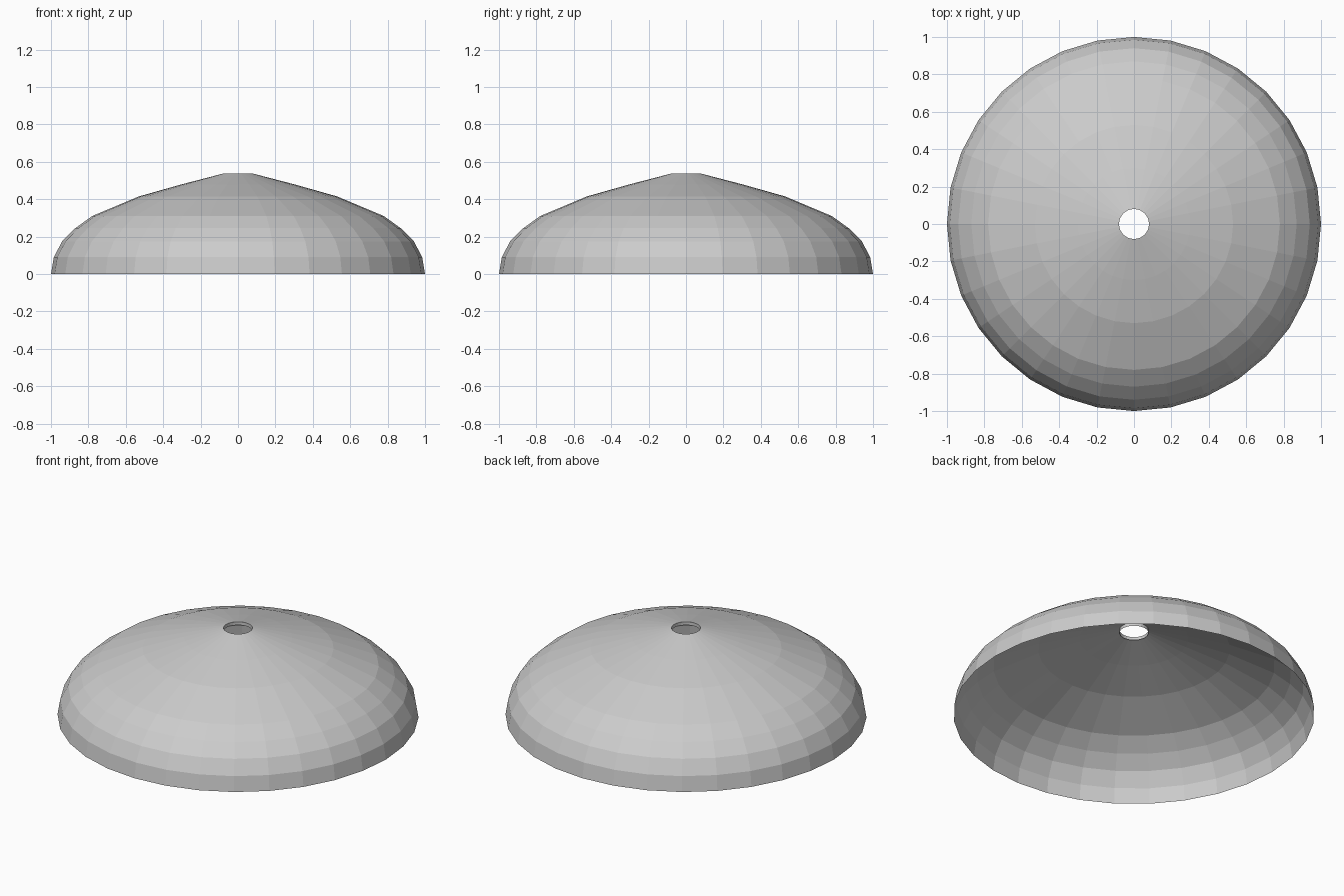
import bpy, bmesh, math

if "Cube" in bpy.data.objects:
    bpy.data.objects.remove(bpy.data.objects["Cube"])

SIDES = 32
# dome profile (radius, height) from the rim up, ending in the short lip of the hole
PROFILE = [(1.0, 0.0), (0.985, 0.09), (0.94, 0.175), (0.87, 0.245), (0.78, 0.31),
           (0.53, 0.415), (0.30, 0.48), (0.08, 0.537), (0.08, 0.517)]


def lathe(name, profile, sides):
    bm = bmesh.new()
    rings = []
    for r, z in profile:
        rings.append([bm.verts.new((r * math.cos(2 * math.pi * i / sides),
                                    r * math.sin(2 * math.pi * i / sides), z))
                      for i in range(sides)])
    for a, b in zip(rings, rings[1:]):
        for i in range(sides):
            j = (i + 1) % sides
            bm.faces.new((a[i], a[j], b[j], b[i]))
    mesh = bpy.data.meshes.new(name)
    bm.to_mesh(mesh)
    bm.free()
    obj = bpy.data.objects.new(name, mesh)
    bpy.context.collection.objects.link(obj)
    return obj


# open faceted shade with a hole at the top
lathe("dome_shade", PROFILE, SIDES)
